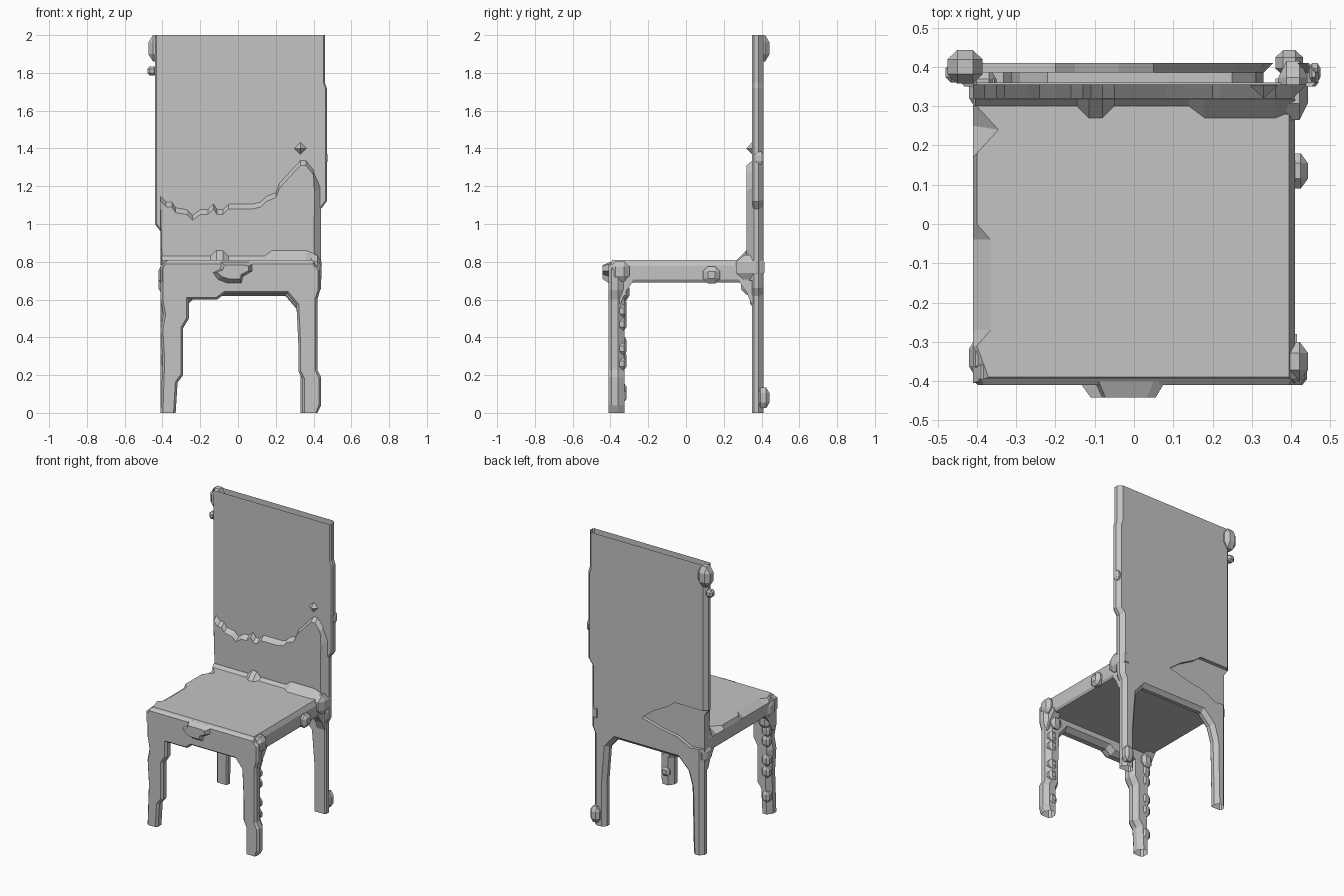
import bpy, bmesh
from mathutils import Vector, Matrix

if "Cube" in bpy.data.objects:
    bpy.data.objects.remove(bpy.data.objects["Cube"], do_unlink=True)

# One grey for the whole chair
grey = bpy.data.materials.new("plain grey")
grey.use_nodes = True
colour = (0.55, 0.55, 0.55, 1)
grey.diffuse_color = colour
grey.node_tree.nodes["Principled BSDF"].inputs["Base Color"].default_value = colour


def finish(name, bm):
    bmesh.ops.recalc_face_normals(bm, faces=bm.faces)
    mesh = bpy.data.meshes.new(name)
    bm.to_mesh(mesh)
    bm.free()
    mesh.materials.append(grey)
    obj = bpy.data.objects.new(name, mesh)
    bpy.context.scene.collection.objects.link(obj)
    return obj


def loft(name, rings):
    """Closed solid through rings of 3D points with equal counts."""
    bm = bmesh.new()
    rows = [[bm.verts.new(p) for p in ring] for ring in rings]
    n = len(rows[0])
    for a, b in zip(rows, rows[1:]):
        for i in range(n):
            j = (i + 1) % n
            bm.faces.new((a[i], a[j], b[j], b[i]))
    bm.faces.new(rows[0])
    bm.faces.new(rows[-1][::-1])
    return finish(name, bm)


def inset(outline, d):
    """Mitred inset of a counter-clockwise outline; floor and top stay level."""
    pts = [Vector(p) for p in outline]
    out = []
    for i, p in enumerate(pts):
        e1 = (p - pts[i - 1]).normalized()
        e2 = (pts[(i + 1) % len(pts)] - p).normalized()
        n1, n2 = Vector((-e1.y, e1.x)), Vector((-e2.y, e2.x))
        q = p + (n1 + n2) * d / max(1 + n1.dot(n2), 0.5)
        out.append((q.x, p.y if p.y in (0, 2) else q.y))
    return out


def frame(name, outline, layers):
    """Front outline carried through (y, inset) layers."""
    return loft(name, [[(x, y, z) for x, z in inset(outline, d)] for y, d in layers])


def open_ends(obj):
    """Remove the flat ends on the floor and at the top."""
    bm = bmesh.new()
    bm.from_mesh(obj.data)
    ends = [f for f in bm.faces
            if all(v.co.z < 1e-4 for v in f.verts) or all(v.co.z > 1.9999 for v in f.verts)]
    bmesh.ops.delete(bm, geom=ends, context='FACES')
    bm.to_mesh(obj.data)
    bm.free()


def chunk(name, centre, size):
    """Chamfered lump."""
    bm = bmesh.new()
    bmesh.ops.create_cube(bm, size=1)
    bmesh.ops.bevel(bm, geom=bm.edges[:], offset=0.28, segments=1, affect='EDGES')
    bmesh.ops.transform(bm, verts=bm.verts, matrix=Matrix.Translation(centre) @ Matrix.Diagonal((*size, 1)))
    return finish(name, bm)


# Backrest and rear legs in one outline
back = frame("backrest_and_rear_legs", [
    (-.41, 0), (-.33, 0), (-.32, .45), (-.29, .55), (-.22, .62), (.25, .62),
    (.31, .55), (.33, .3), (.33, 0), (.42, 0), (.42, .3), (.42, .62), (.44, .66),
    (.44, 1.08), (.47, 1.12), (.47, 1.72), (.46, 1.75), (.46, 2), (-.44, 2),
    (-.44, 1.0), (-.41, .96), (-.41, .3)],
    [(.35, .008), (.36, 0), (.385, 0), (.41, .025)])

# Shallow broken patch low on the rear
patch = [(.05, .83), (-.04, .90), (-.15, .96), (-.2, 1.0), (-.5, 1.0),
         (-.5, .74), (-.32, .72), (-.22, .77), (-.1, .79)]
cutter = loft("patch_cutter", [[(x, y, z) for x, z in patch] for y in (.385, .46)])
cutter.hide_render = True
mod = back.modifiers.new("patch", 'BOOLEAN')
mod.object, mod.operation, mod.solver = cutter, 'DIFFERENCE', 'EXACT'
bpy.context.view_layer.objects.active = back
bpy.ops.object.modifier_apply(modifier=mod.name)
bpy.data.objects.remove(cutter, do_unlink=True)
open_ends(back)

# Front legs and apron in one outline
front = frame("front_legs_and_apron", [
    (-.41, 0), (-.33, 0), (-.32, .16), (-.29, .2), (-.29, .45), (-.26, .5), (-.26, .6),
    (-.11, .6), (-.07, .63), (.26, .63), (.31, .57), (.32, .35), (.32, .22),
    (.34, .18), (.34, 0), (.42, 0), (.44, .04), (.44, .19), (.42, .23), (.42, .6),
    (.435, .65), (.435, .76), (.40, .80), (-.39, .80), (-.41, .77), (-.41, .6),
    (-.395, .52), (-.41, .44), (-.40, .28)],
    [(-.41, .012), (-.395, 0), (-.36, 0), (-.325, .025)])
open_ends(front)

# Seat slab, its left edge chipped at the top
low = [(-.41, -.405), (.41, -.405), (.41, .36), (-.41, .36), (-.41, .30), (-.41, .25),
       (-.41, .17), (-.41, 0), (-.41, -.04), (-.41, -.27), (-.41, -.31)]
top = [(-.37, -.39), (.395, -.39), (.395, .36), (-.40, .36), (-.40, .30), (-.345, .24),
       (-.40, .18), (-.40, 0), (-.365, -.04), (-.365, -.27), (-.40, -.31)]
loft("seat", [[(x * .975, y, .69) for x, y in low],
              [(x, y, .705) for x, y in low],
              [(x, y, .78) for x, y in low],
              [(x, y, .81) for x, y in top]])

# Thicker lower layer of the backrest with a ragged top edge
rag = [(.44, 1.20), (.40, 1.29), (.36, 1.34), (.33, 1.34), (.22, 1.22), (.20, 1.17),
       (.15, 1.15), (.12, 1.12), (.08, 1.11), (-.05, 1.11), (-.08, 1.08), (-.11, 1.08),
       (-.13, 1.11), (-.16, 1.08), (-.20, 1.08), (-.24, 1.05), (-.27, 1.08), (-.33, 1.09),
       (-.35, 1.12), (-.38, 1.12), (-.41, 1.15)]
lower_front = [(-.40, .7), (.40, .7)] + [(min(x, .40), z - .03) for x, z in rag[1:]]
lower_back = [(-.41, .7), (.44, .7)] + rag[1:]
lower_front.insert(2, (.405, 1.17))
lower_back.insert(2, rag[0])
loft("lower_back_layer", [[(x, .32, z) for x, z in lower_front],
                          [(x, .355, z) for x, z in lower_back]])

# Sloped joint between seat and backrest
joint = [(-.405, .02), (-.145, .02), (-.115, .05), (-.08, .05), (-.05, .02),
         (.14, .02), (.18, .05), (.36, .05), (.41, .03)]
loft("seat_back_joint", [[(x, .32 - d, .81), (x, .318, .81 + d), (x, .34, .81 + d),
                          (x, .34, .79), (x, .32 - d, .79)] for x, d in joint])

# Chipped lump on the front apron
lump = [(-.06, .68), (.02, .68), (.03, .72), (.08, .75), (.08, .79), (.05, .80),
        (-.09, .80), (-.10, .76), (-.14, .74), (-.11, .70)]
loft("apron_lump", [[(x, -.40, z) for x, z in lump],
                    [(-.02 + (x + .02) * .75, -.442, .755 + (z - .755) * .6) for x, z in lump]])

# Braces under the seat at the four corners
for side, x in (("right", -.385), ("left", .385)):
    for end, s in (("front", -1), ("rear", 1)):
        prof = [(.37, .57), (.345, .58), (.32, .64), (.28, .695), (.28, .72), (.37, .72)]
        loft(f"{end}_{side}_brace", [[(x + dx, s * y, z) for y, z in prof] for dx in (-.025, .03)])

# Loose lumps on corners, rails and legs: name, centre, size
for name, c, s in [
    ("top_corner_lump", (-.43, .40, 1.93), (.09, .085, .14)),
    ("top_corner_chip", (-.455, .385, 1.81), (.05, .05, .05)),
    ("rear_foot_lump", (.395, .41, .08), (.07, .065, .11)),
    ("seat_rail_lump", (.41, .135, .73), (.065, .09, .09)),
    ("seat_corner_lump", (.405, -.35, .75), (.075, .10, .11)),
    ("rear_left_joint_lump", (.405, .34, .77), (.075, .15, .13)),
    ("rear_right_joint_lump", (-.385, .345, .68), (.07, .11, .11)),
    ("rear_right_brace_lump", (-.35, .375, .60), (.08, .07, .10)),
    ("front_right_corner_lump", (-.39, -.34, .73), (.06, .10, .12)),
    ("front_right_brace_lump", (-.37, -.33, .64), (.08, .06, .09)),
    ("front_left_brace_lump", (.37, -.33, .64), (.08, .06, .09)),
    ("backrest_edge_lump", (.46, .385, 1.35), (.03, .05, .07)),
]:
    chunk(name, c, s)
for i, z in enumerate((.09, .26, .34, .47, .54)):
    chunk(f"front_left_leg_lump_{i + 1}", (.385, -.34, z), (.06, .05, .07))
    chunk(f"front_right_leg_lump_{i + 1}", (-.375, -.34, z + .03), (.06, .05, .08))

# Small diamond stud on the backrest
bm = bmesh.new()
stud = [bm.verts.new(p) for p in ((.295, .352, 1.40), (.33, .352, 1.365), (.365, .352, 1.40), (.33, .352, 1.435))]
tip = bm.verts.new((.33, .32, 1.40))
for i in range(4):
    bm.faces.new((stud[i], stud[(i + 1) % 4], tip))
bm.faces.new(stud[::-1])
finish("backrest_stud", bm)
